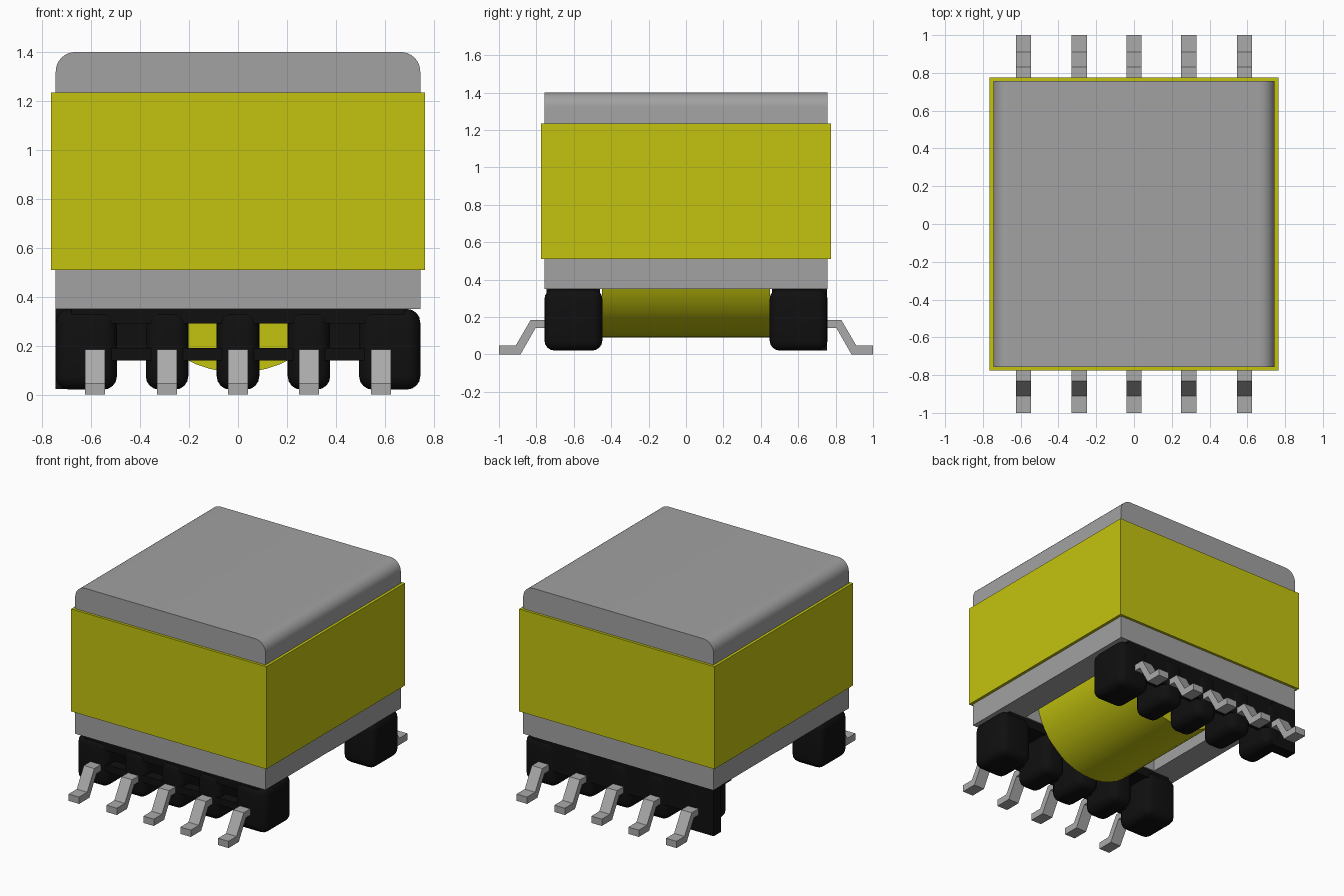
import bpy, bmesh, math
from mathutils import Vector

default = bpy.data.objects.get("Cube")
if default:
    bpy.data.objects.remove(default, do_unlink=True)


def material(name, color, rough=0.6):
    m = bpy.data.materials.new(name)
    m.use_nodes = True
    m.diffuse_color = (*color, 1)
    bsdf = m.node_tree.nodes["Principled BSDF"]
    bsdf.inputs["Base Color"].default_value = (*color, 1)
    bsdf.inputs["Roughness"].default_value = rough
    return m


GREY = material("ferrite grey", (0.36, 0.36, 0.36))
YELLOW = material("tape yellow", (0.55, 0.55, 0.005))
BLACK = material("plastic black", (0.005, 0.005, 0.005))
METAL = material("pin grey", (0.40, 0.40, 0.40))


def finish(name, bm, mat, smooth=False):
    bmesh.ops.recalc_face_normals(bm, faces=bm.faces)
    mesh = bpy.data.meshes.new(name)
    bm.to_mesh(mesh)
    bm.free()
    mesh.materials.append(mat)
    ob = bpy.data.objects.new(name, mesh)
    bpy.context.collection.objects.link(ob)
    if smooth:
        activate(ob)
        bpy.ops.object.shade_smooth_by_angle(angle=math.radians(35))
    return ob


def activate(ob):
    bpy.ops.object.select_all(action='DESELECT')
    ob.select_set(True)
    bpy.context.view_layer.objects.active = ob


def extrude(name, points, depth, mat, smooth=False):
    """Close a profile of 3D points and push it along the depth vector."""
    bm = bmesh.new()
    face = bm.faces.new([bm.verts.new(p) for p in points])
    new = bmesh.ops.extrude_face_region(bm, geom=[face])["geom"]
    verts = [v for v in new if isinstance(v, bmesh.types.BMVert)]
    bmesh.ops.translate(bm, vec=Vector(depth), verts=verts)
    return finish(name, bm, mat, smooth)


def box(name, x, y, z, mat, bevel=0.0):
    bm = bmesh.new()
    bmesh.ops.create_cube(bm, size=1)
    for v in bm.verts:
        for i, span in enumerate((x, y, z)):
            v.co[i] = max(span) if v.co[i] > 0 else min(span)
    if bevel:
        bmesh.ops.bevel(bm, geom=bm.edges[:], offset=bevel, segments=4,
                        profile=0.5, affect='EDGES')
    return finish(name, bm, mat, bevel > 0)


def arc(cx, cz, r, start, end, y, n):
    steps = [math.radians(start + (end - start) * i / n) for i in range(n + 1)]
    return [(cx + r * math.cos(a), y, cz + r * math.sin(a)) for a in steps]


# Ferrite core: block with two rounded top edges
W, D, R = 0.745, 0.757, 0.08
outline = [(-W, -D, 0.35), (W, -D, 0.35)]
outline += arc(W - R, 1.4 - R, R, 0, 90, -D, 8)
outline += arc(R - W, 1.4 - R, R, 90, 180, -D, 8)
core = extrude("core", outline, (0, 2 * D, 0), GREY, True)

# Arched winding chamber, open underneath
arch = [(-0.55, -0.45, 0.3), (0.55, -0.45, 0.3)]
arch += arc(0, 0.55, 0.55, 0, 180, -0.45, 32)
cutter = extrude("chamber_cutter", arch, (0, 0.9, 0), GREY)
cutter.hide_render = True
cut = core.modifiers.new("chamber", 'BOOLEAN')
cut.operation = 'DIFFERENCE'
cut.solver = 'EXACT'
cut.object = cutter
activate(core)
bpy.ops.object.modifier_apply(modifier=cut.name)
bpy.data.objects.remove(cutter, do_unlink=True)

# Tape band wrapped around the core
bm = bmesh.new()
rings = []
for hx, hy in ((0.765, 0.775), (W - 0.004, D - 0.004)):
    for z in (0.51, 1.235):
        rings.append([bm.verts.new((sx * hx, sy * hy, z))
                      for sx, sy in ((-1, -1), (1, -1), (1, 1), (-1, 1))])
for a, b in ((0, 1), (1, 3), (3, 2), (2, 0)):
    for i in range(4):
        j = (i + 1) % 4
        bm.faces.new((rings[a][i], rings[a][j], rings[b][j], rings[b][i]))
finish("tape_band", bm, YELLOW)

# Winding lying front to back
extrude("winding", arc(0, 0.54, 0.45, 0, 352.5, -0.45, 47), (0, 0.9, 0),
        YELLOW, True)

# Bobbin feet, rails and pins on both sides
PIN_X = (-0.585, -0.29, 0, 0.29, 0.585)
for side, s in (("front", -1), ("back", 1)):
    depth = (s * 0.447, s * 0.757)
    for e in (-1, 1):
        inner = -0.65 if (s, e) == (1, -1) else e * 0.745
        box(side + "_end_foot", (e * 0.495, inner), depth, (0.02, 0.35),
            BLACK, 0.055)
    for x in PIN_X[1:4]:
        box(side + "_foot", (x - 0.087, x + 0.087), depth, (0.02, 0.35),
            BLACK, 0.055)
    box(side + "_top_rail", (-0.68, 0.68), (s * 0.46, s * 0.745),
        (0.29, 0.352), BLACK)

    # Bent gull-wing pins
    path = [(0.7, 0.14), (0.805, 0.14), (0.885, 0), (1, 0),
            (1, 0.048), (0.91, 0.048), (0.83, 0.185), (0.7, 0.185)]
    for x in PIN_X:
        extrude(side + "_pin", [(x - 0.041, s * y, z) for y, z in path],
                (0.082, 0, 0), METAL)

# Lower front bar and solid back wall with its square marker corner
box("front_lower_bar", (-0.6, 0.6), (-0.745, -0.67), (0.14, 0.19), BLACK)
box("back_wall", (-0.6, 0.68), (0.675, 0.75), (0.14, 0.35), BLACK)
box("back_marker_plate", (-0.745, -0.55), (0.675, 0.755), (0.022, 0.35), BLACK)
